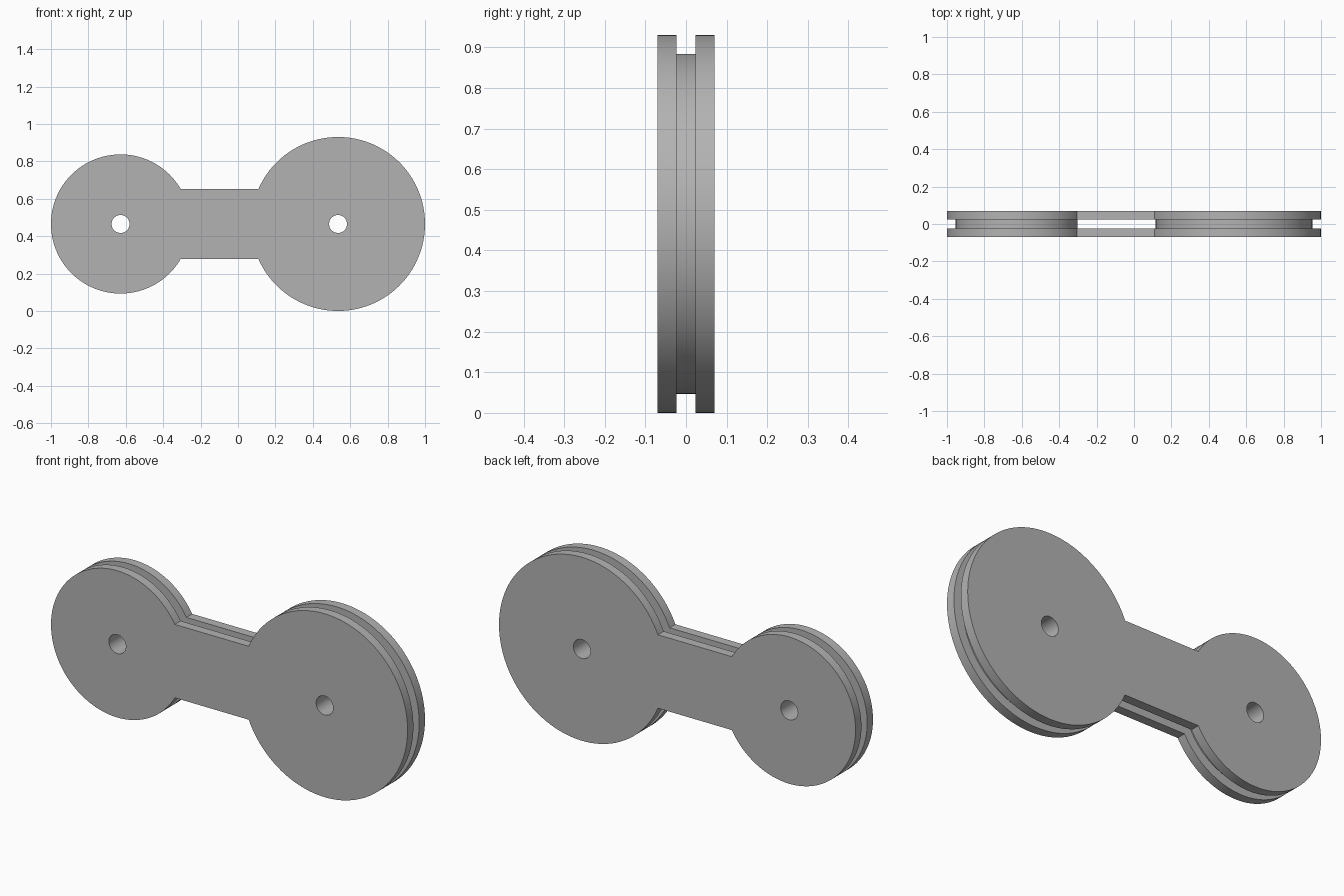
import bpy
import bmesh
import math

cube = bpy.data.objects.get("Cube")
if cube:
    bpy.data.objects.remove(cube, do_unlink=True)

U = 2 / 43                      # one layer of thickness
MID_Z = 10 * U
SMALL_X, SMALL_R = -13.5 * U, 8 * U
LARGE_X, LARGE_R = 11.5 * U, 10 * U
BAR_HALF, HOLE_R = 4 * U, 1.03 * U

grey = bpy.data.materials.new("plain grey")
grey.use_nodes = True
colour = (0.45, 0.45, 0.45, 1)
grey.diffuse_color = colour
grey.node_tree.nodes["Principled BSDF"].inputs["Base Color"].default_value = colour


def arc(cx, r, start, end, steps):
    return [(cx + r * math.cos(start + (end - start) * i / steps),
             r * math.sin(start + (end - start) * i / steps))
            for i in range(steps + 1)]


def circle(cx, r, steps=96):
    return arc(cx, r, 0, math.tau, steps)[:-1]


def slab(name, loops, y):
    """Extrude a filled outline with holes into a layer centred on y."""
    curve = bpy.data.curves.new(name, "CURVE")
    curve.dimensions = "2D"
    curve.fill_mode = "BOTH"
    curve.extrude = U / 2
    for loop in loops:
        spline = curve.splines.new("POLY")
        spline.points.add(len(loop) - 1)
        for point, (px, pz) in zip(spline.points, loop):
            point.co = (px, pz, 0, 1)
        spline.use_cyclic_u = True
    source = bpy.data.objects.new(name + " outline", curve)
    bpy.context.collection.objects.link(source)
    graph = bpy.context.evaluated_depsgraph_get()
    mesh = bpy.data.meshes.new_from_object(source.evaluated_get(graph))
    bpy.data.objects.remove(source, do_unlink=True)

    bm = bmesh.new()
    bm.from_mesh(mesh)
    bmesh.ops.remove_doubles(bm, verts=bm.verts, dist=0.0001)
    bmesh.ops.recalc_face_normals(bm, faces=bm.faces)
    bm.to_mesh(mesh)
    bm.free()
    mesh.materials.clear()
    mesh.materials.append(grey)

    part = bpy.data.objects.new(name, mesh)
    bpy.context.collection.objects.link(part)
    part.location = (0, y, MID_Z)
    part.rotation_euler.x = math.pi / 2
    bpy.ops.object.select_all(action="DESELECT")
    part.select_set(True)
    bpy.context.view_layer.objects.active = part
    bpy.ops.object.shade_smooth_by_angle(angle=math.radians(30))


# Outer plates: two round ends joined by a straight bar
a = math.asin(BAR_HALF / SMALL_R)
b = math.asin(BAR_HALF / LARGE_R)
outline = (arc(SMALL_X, SMALL_R, a, math.tau - a, 80)
           + arc(LARGE_X, LARGE_R, b - math.pi, math.pi - b, 88))
small_hole = circle(SMALL_X, HOLE_R, 48)
large_hole = circle(LARGE_X, HOLE_R, 48)
slab("front_plate", [outline, small_hole, large_hole], -U)
slab("back_plate", [outline, small_hole, large_hole], U)

# Recessed round cores between the plates
slab("small_core", [circle(SMALL_X, SMALL_R - U), small_hole], 0)
slab("large_core", [circle(LARGE_X, LARGE_R - U), large_hole], 0)
